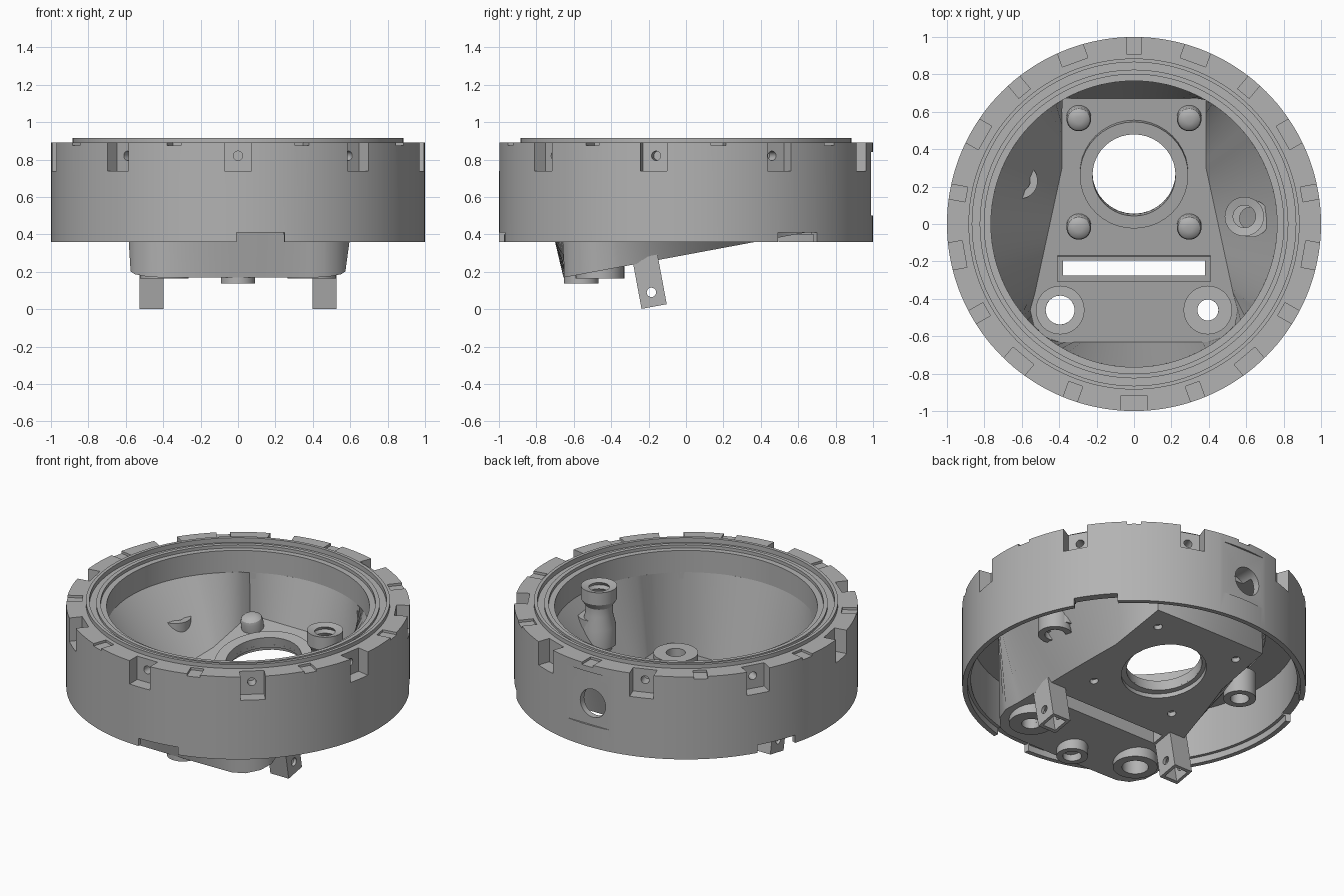
import bpy, bmesh, math
from mathutils import Vector, Matrix

cube = bpy.data.objects.get("Cube")
if cube:
    bpy.data.objects.remove(cube, do_unlink=True)

grey = bpy.data.materials.new("plain grey")
grey.use_nodes = True
colour = (0.45, 0.45, 0.45, 1)
grey.diffuse_color = colour
grey.node_tree.nodes["Principled BSDF"].inputs["Base Color"].default_value = colour

SLOPE = 0.186
TILT = math.atan(SLOPE)


def under(y):
    """Height of the underside of the sloping floor."""
    return 0.17 + SLOPE * (y + 0.65)


def floor(y):
    return under(y) + 0.05


def finish(name, bm, loc=(0, 0, 0), tilt=0.0, turn=0.0):
    bmesh.ops.recalc_face_normals(bm, faces=bm.faces)
    spin = Matrix.Rotation(turn, 4, 'Z') @ Matrix.Rotation(tilt, 4, 'X')
    bm.transform(Matrix.Translation(loc) @ spin)
    mesh = bpy.data.meshes.new(name)
    bm.to_mesh(mesh)
    bm.free()
    mesh.materials.append(grey)
    ob = bpy.data.objects.new(name, mesh)
    bpy.context.collection.objects.link(ob)
    return ob


def loft(bm, rings, closed=True):
    """Bridge vertex rings; either close the section or cap both ends."""
    rows = [[bm.verts.new(p) for p in ring] for ring in rings]
    n = len(rows[0])
    pairs = list(zip(rows, rows[1:])) + ([(rows[-1], rows[0])] if closed else [])
    for a, b in pairs:
        for i in range(n):
            j = (i + 1) % n
            bm.faces.new((a[i], a[j], b[j], b[i]))
    if not closed:
        bm.faces.new(rows[0])
        bm.faces.new(rows[-1])


def lathe(name, profile, loc=(0, 0, 0), tilt=0.0, n=40, closed=True):
    bm = bmesh.new()
    steps = [2 * math.pi * i / n for i in range(n)]
    loft(bm, [[(r * math.cos(a), r * math.sin(a), z) for a in steps] for r, z in profile], closed)
    return finish(name, bm, loc, tilt)


def tube(name, outer, inner, z0, z1, loc, tilt=0.0):
    return lathe(name, [(outer, z0), (outer, z1), (inner, z1), (inner, z0)], loc, tilt)


def rod(radius, length, loc, tilt=0.0, turn=0.0):
    bm = bmesh.new()
    bmesh.ops.create_cone(bm, cap_ends=True, segments=32, radius1=radius, radius2=radius, depth=length)
    return finish("cutter", bm, loc, tilt, turn)


def box(name, size, loc, tilt=0.0, turn=0.0):
    bm = bmesh.new()
    bmesh.ops.create_cube(bm, size=1)
    bmesh.ops.scale(bm, vec=size, verts=bm.verts)
    return finish(name, bm, loc, tilt, turn)


def cut(target, cutters):
    bpy.context.view_layer.objects.active = target
    for c in cutters:
        mod = target.modifiers.new("cut", 'BOOLEAN')
        mod.operation, mod.solver, mod.object = 'DIFFERENCE', 'EXACT', c
        bpy.ops.object.modifier_apply(modifier=mod.name)
        bpy.data.objects.remove(c, do_unlink=True)


# Outer housing ring with stepped sealing ridges on top
ring = lathe("housing_ring", [
    (1, 0.36), (1, 0.89), (0.885, 0.89), (0.885, 0.915), (0.865, 0.915), (0.865, 0.885),
    (0.825, 0.885), (0.825, 0.9), (0.8, 0.9), (0.8, 0.88), (0.765, 0.88), (0.765, 0.7),
    (0.95, 0.7), (0.95, 0.4), (0.97, 0.4), (0.97, 0.36)], n=144)

# Alternating deep and shallow rim notches, deep ones with a screw hole
cutters = []
for k in range(18):
    a = math.radians(-90 + 20 * k)
    out = Vector((math.cos(a), math.sin(a), 0))
    up = Vector((0, 0, 1))
    if k % 2 == 0:
        cutters.append(box("cutter", (0.2, 0.145, 0.3), out * 1.02 + up * 0.89, turn=a))
        cutters.append(rod(0.025, 0.1, out * 0.9 + up * 0.82, math.pi / 2, a + math.pi / 2))
    else:
        cutters.append(box("cutter", (0.2, 0.08, 0.03), out * 1.01 + up * 0.89, turn=a))

# Lower locking slots
for deg in (-83, 37, 157):
    a = math.radians(deg)
    cutters.append(box("cutter", (0.2, 0.26, 0.1), (math.cos(a), math.sin(a), 0.36), turn=a))

# Flat pad and cable hole at the back
cutters.append(box("cutter", (0.5, 0.1, 0.34), (0, 1.038, 0.67)))
cutters.append(rod(0.09, 0.2, (-0.03, 0.97, 0.64), math.pi / 2))
cut(ring, cutters)

# Bowl blending from the round rim to the sloping floor outline
half = [(0.385, 0.67), (0.385, 0.3), (0.53, -0.37), (0.555, -0.46), (0.535, -0.54), (0.475, -0.605), (0.4, -0.63)]
outline = [Vector(p) for p in half] + [Vector((-x, y)) for x, y in reversed(half)]


def reach(a):
    """Distance from the centre to the floor outline along an angle."""
    d = Vector((math.cos(a), math.sin(a)))
    best = 0
    for p, q in zip(outline, outline[1:] + outline[:1]):
        e = q - p
        det = d.cross(e)
        if abs(det) > 1e-9:
            t, s = p.cross(e) / det, p.cross(d) / det
            if t > 0 and -1e-6 <= s <= 1 + 1e-6:
                best = max(best, t)
    return best


corners = [math.atan2(p.y, p.x) % (2 * math.pi) for p in outline]
angles = [math.radians(3 * i) for i in range(120)]
angles = sorted([a for a in angles if min(abs(a - c) for c in corners) > 0.02] + corners)


def rim(r, z):
    return [(r * math.cos(a), r * math.sin(a), z) for a in angles]


def base(grow, height):
    pts = []
    for a in angles:
        r = reach(a) + grow
        pts.append((r * math.cos(a), r * math.sin(a), height(r * math.sin(a))))
    return pts


bm = bmesh.new()
loft(bm, [base(0.025, under), rim(0.79, 0.74), rim(0.765, 0.74), base(0, floor)], closed=False)
bowl = finish("bowl", bm)

BOSSES = ((-0.395, 0.077), (0.395, 0.056))
PEGS = [(x, y) for x in (-0.295, 0.295) for y in (0.57, -0.01)]
cut(bowl, [rod(0.222, 0.4, (0, 0.27, floor(0.27)), TILT),
           rod(0.25, 0.06, (0, 0.27, under(0.27)), TILT),
           box("cutter", (0.76, 0.08, 0.4), (0, -0.235, floor(-0.235)))]
    + [rod(r, 0.5, (x, -0.46, 0.2)) for x, r in BOSSES]
    + [rod(0.025, 0.06, (x, y, under(y)), TILT) for x, y in PEGS])

# Raised collar around the large opening
tube("opening_collar", 0.29, 0.222, -0.01, 0.05, (0, 0.27, floor(0.27)), TILT)

# Four domed pegs
for x, y in PEGS:
    lathe("domed_peg", [(0.066, -0.01), (0.066, 0.05), (0.06, 0.068), (0.045, 0.08), (0.02, 0.086)],
          (x, y, floor(y)), TILT, closed=False)

# Raised frame around the long slot
frame = box("slot_frame", (0.82, 0.14, 0.05), (0, -0.238, floor(-0.238)), TILT)
cut(frame, [box("cutter", (0.76, 0.08, 0.4), (0, -0.235, 0.3))])

# Through bosses at the front, and a small blind boss between them
for x, r in BOSSES:
    tube("front_boss", 0.13, r, 0.165, 0.3, (x, -0.46, 0))
lathe("blind_boss", [(0.092, 0.22), (0.092, 0.137), (0.055, 0.137), (0.055, 0.19)],
      (0, -0.56, 0), closed=False)

# Threaded post with a flared foot joining the bowl wall
thread = [(0.06 + 0.012 * (i % 2), 0.7 + 0.02 * i) for i in range(9)]
lathe("threaded_post", [(0.06, 0.5), (0.1, 0.5), (0.1, 0.62), (0.08, 0.7), (0.08, 0.75), (0.105, 0.79),
                        (0.105, 0.87)] + thread[::-1], (0.59, 0.04, 0))
tube("post_foot", 0.1, 0.06, 0.46, 0.67, (0.625, 0.03, 0))

# Hollow tube outlet under the opposite side of the bowl
tube("side_outlet", 0.095, 0.055, 0.4, 0.56, (-0.61, 0.23, 0))

# Hollow hinge legs under the floor with cross holes
for side in (-1, 1):
    x = 0.462 * side
    leg = box("hinge_leg", (0.13, 0.137, 0.27), (x, -0.195, 0.147), TILT)
    cut(leg, [box("cutter", (0.09, 0.097, 0.16), (x, -0.176, 0.05), TILT),
              rod(0.025, 0.3, (x, -0.185, 0.09), math.pi / 2, math.pi / 2)])

# Smooth round surfaces, keeping edges sharp
bpy.ops.object.select_all(action='DESELECT')
for ob in bpy.context.scene.objects:
    if ob.type == 'MESH':
        ob.select_set(True)
        bpy.context.view_layer.objects.active = ob
bpy.ops.object.shade_smooth_by_angle(angle=math.radians(30))
